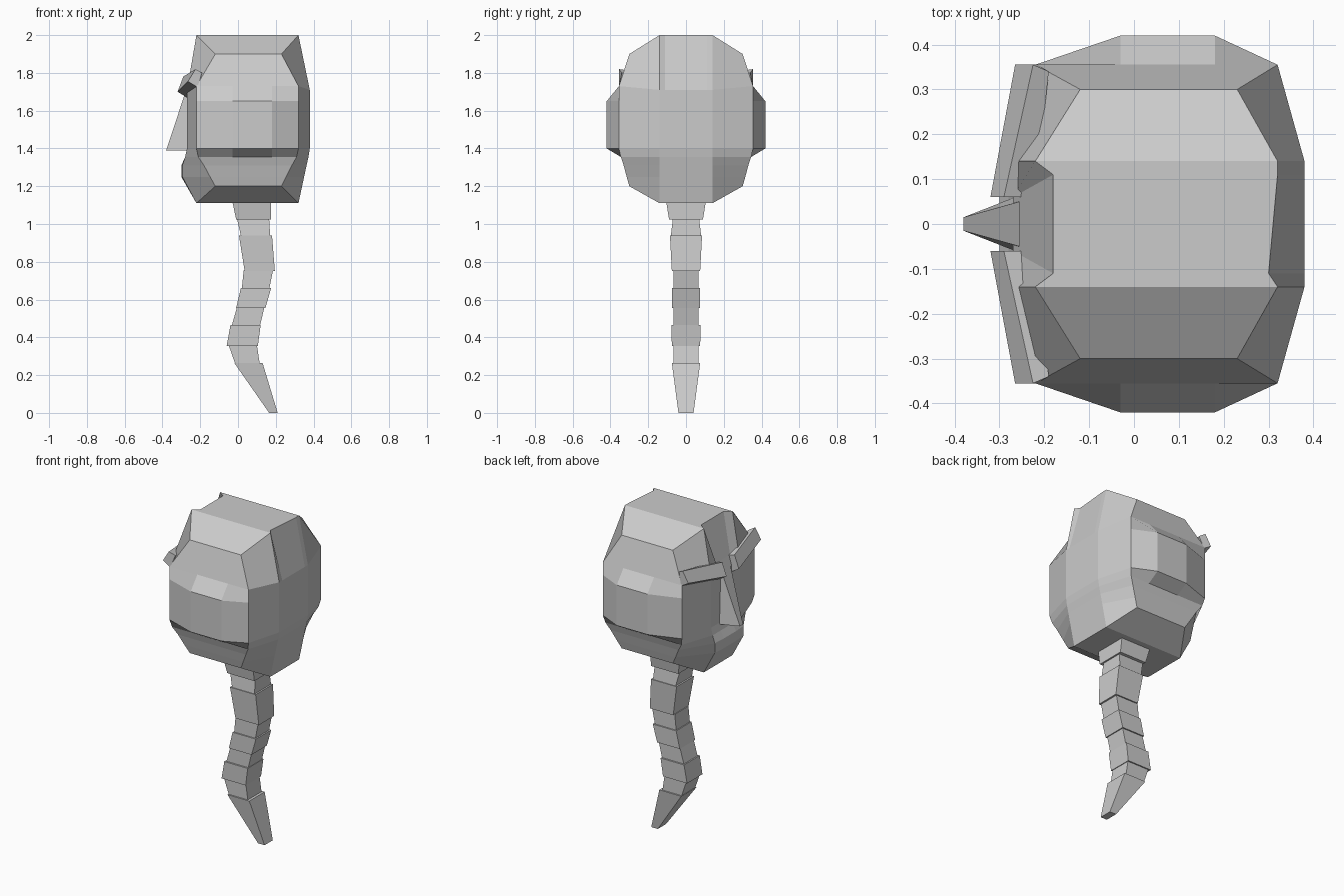
import bpy, bmesh


def make_object(name, verts, faces):
    bm = bmesh.new()
    vs = [bm.verts.new(v) for v in verts]
    for f in faces:
        bm.faces.new([vs[i] for i in f])
    bmesh.ops.recalc_face_normals(bm, faces=bm.faces)
    mesh = bpy.data.meshes.new(name)
    bm.to_mesh(mesh)
    bm.free()
    obj = bpy.data.objects.new(name, mesh)
    bpy.context.collection.objects.link(obj)
    return obj


def hexa(name, first, second):
    """Six-sided block joining two four-point ends."""
    sides = [(i, (i + 1) % 4, (i + 1) % 4 + 4, i + 4) for i in range(4)]
    return make_object(name, first + second, [(0, 1, 2, 3), (4, 5, 6, 7)] + sides)


# Head: stacked rings; the face looks towards -x
# (z mid, x face centre, y face centre, x face, z side, x front corner,
#  y corner, y side, x rear corner, x back)
rows = [
    (1.11, -.22, .06, -.22, 1.20, -.12, .30, .30, .23, .32),
    (1.25, -.30, .06, -.295, 1.25, -.148, .314, .314, .255, .35),
    (1.31, -.30, .06, -.295, 1.31, -.18, .33, .33, .285, .363),
    (1.355, -.28, .06, -.28, 1.355, -.21, .345, .345, .31, .373),
    (1.40, -.27, .06, -.27, 1.40, -.22, .355, .42, .32, .38),
    (1.65, -.27, .06, -.27, 1.65, -.22, .355, .42, .32, .38),
    (1.71, -.27, .06, -.27, 1.73, -.22, .355, .355, .32, .38),
    (2.00, -.18, .11, -.22, 1.90, -.12, .30, .30, .23, .32),
]
verts = []
for zm, xn, yn, xf, zs, xc, yc, ys, xr, xb in rows:
    half = [(xn, yn, zm), (xf, .14, zm), (xc, yc, zs), (-.03, ys, zs),
            (.18, ys, zs), (xr, yc, zs), (xb, .14, zm), (xb, .11, zm)]
    verts += half + [(x, -y, z) for x, y, z in reversed(half)]
# Small nick at the rear of the crown
top = 16 * (len(rows) - 1)
verts[top + 8] = (.30, -.11, 2.0)
faces = []
for r in range(len(rows) - 1):
    for i in range(16):
        a, b = r * 16 + i, r * 16 + (i + 1) % 16
        faces.append((a, b, b + 16, a + 16))
for base in (0, top):
    for cap in ((0, 1, 6, 7, 8, 9, 14, 15), range(1, 7), range(9, 15)):
        faces.append([base + i for i in cap])
make_object("head", verts, faces)

# Brows: slanted bars, lower at the middle
for side, label in ((1, "left"), (-1, "right")):
    inner = [(-.32, .06, 1.70), (-.27, .06, 1.67), (-.22, .06, 1.76), (-.29, .06, 1.78)]
    outer = [(-.265, .355, 1.755), (-.215, .355, 1.725), (-.19, .34, 1.80), (-.225, .355, 1.82)]
    hexa("brow_" + label, [(x, y * side, z) for x, y, z in inner],
         [(x, y * side, z) for x, y, z in outer])

# Nose: tall wedge
make_object("nose",
            [(-.255, .05, 1.77), (-.255, -.05, 1.77), (-.38, .015, 1.39),
             (-.38, -.015, 1.39), (-.265, .06, 1.39), (-.265, -.06, 1.39)],
            [(0, 1, 3, 2), (0, 2, 4), (1, 5, 3), (2, 3, 5, 4), (0, 4, 5, 1)])

# Spine: tapered blocks (z, x min, x max, half width) at top and bottom
vertebrae = [
    ((1.12, -.03, .175, .105), (1.025, -.01, .175, .09)),
    ((1.025, -.005, .165, .07), (.94, .015, .17, .08)),
    ((.94, .005, .18, .085), (.752, .035, .195, .075)),
    ((.755, .03, .185, .067), (.655, .02, .165, .067)),
    ((.66, .015, .175, .075), (.555, -.01, .145, .075)),
    ((.56, -.005, .14, .067), (.455, -.035, .115, .067)),
    ((.465, -.04, .12, .077), (.355, -.06, .105, .075)),
    ((.36, -.05, .10, .067), (.26, -.015, .115, .067)),
    ((.265, -.02, .13, .075), (0, .165, .21, .04)),
]
for n, ends in enumerate(vertebrae):
    a, b = [[(l, -w, z), (r, -w, z), (r, w, z), (l, w, z)] for z, l, r, w in ends]
    hexa("vertebra_%d" % (n + 1), a, b)
